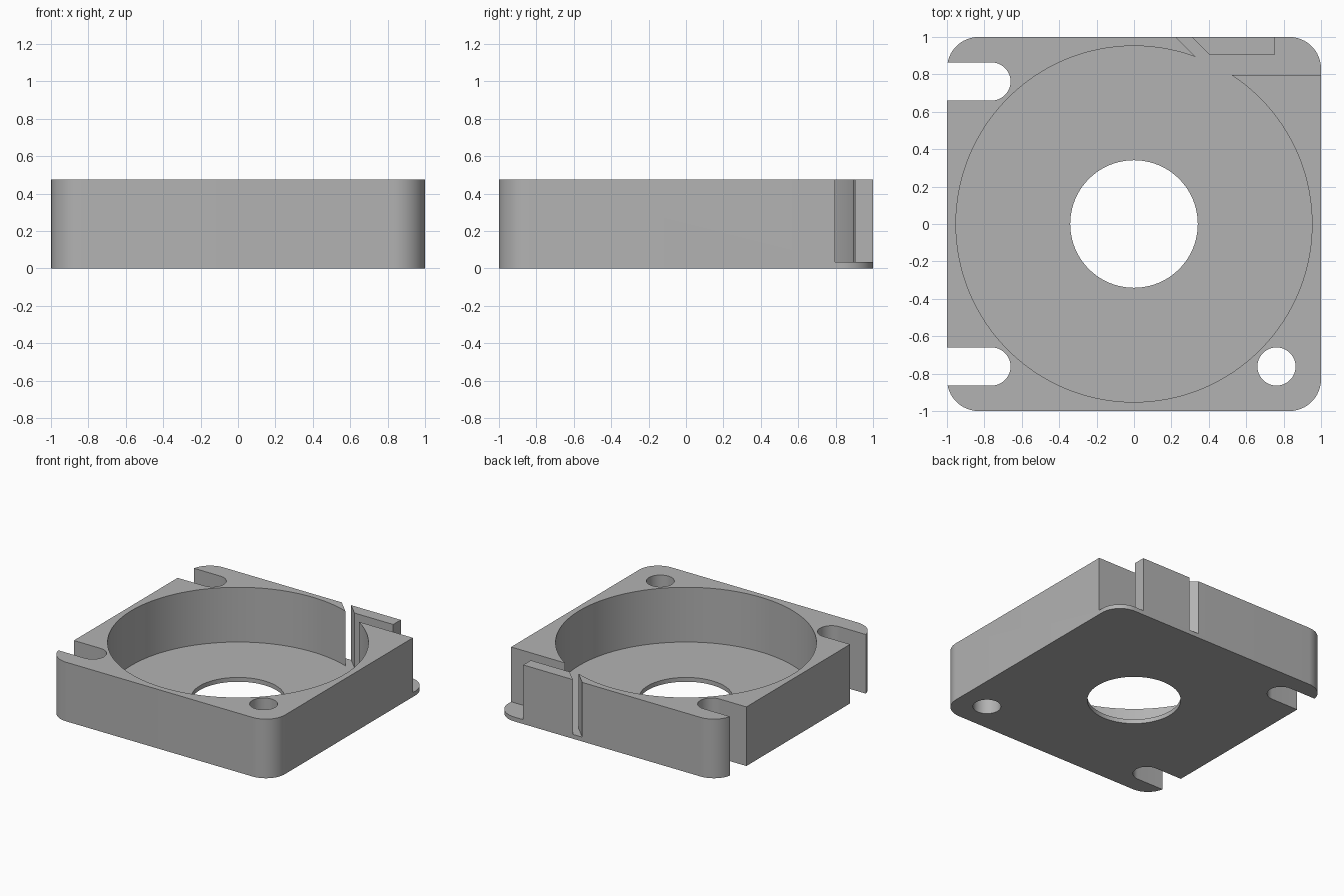
import bpy, bmesh
from math import sin, cos, radians, asin, acos, degrees

HEIGHT, FLOOR = 0.476, 0.035
POCKET_R, HOLE_R, BOLT_R, CORNER_R = 0.952, 0.341, 0.102, 0.17
BOLT = 0.762          # bolt hole offset from the centre
CHANNEL_Y = 0.797     # inner wall of the outlet channel
BLOCK_Y = 0.903       # inner face of the outlet block

old = bpy.data.objects.get("Cube")
if old:
    bpy.data.objects.remove(old, do_unlink=True)

grey = bpy.data.materials.new("plain grey")
grey.use_nodes = True
colour = (0.45, 0.45, 0.45, 1)
grey.diffuse_color = colour
grey.node_tree.nodes["Principled BSDF"].inputs["Base Color"].default_value = colour


def arc(cx, cy, r, start, end, steps):
    """Points on an arc, angles in degrees."""
    angles = [radians(start + (end - start) * i / steps) for i in range(steps + 1)]
    return [(cx + r * cos(a), cy + r * sin(a)) for a in angles]


def prism(name, profile, z0, z1):
    """Extrude a counter-clockwise outline between two heights."""
    bm = bmesh.new()
    face = bm.faces.new([bm.verts.new((x, y, z0)) for x, y in profile])
    top = bmesh.ops.extrude_face_region(bm, geom=[face])["geom"]
    verts = [v for v in top if isinstance(v, bmesh.types.BMVert)]
    bmesh.ops.translate(bm, verts=verts, vec=(0, 0, z1 - z0))
    bmesh.ops.recalc_face_normals(bm, faces=bm.faces)
    mesh = bpy.data.meshes.new(name)
    bm.to_mesh(mesh)
    bm.free()
    mesh.materials.append(grey)
    obj = bpy.data.objects.new(name, mesh)
    bpy.context.collection.objects.link(obj)
    return obj


# Rounded square body
c = 1 - CORNER_R
outline = []
for i, (sx, sy) in enumerate([(1, 1), (-1, 1), (-1, -1), (1, -1)]):
    outline += arc(sx * c, sy * c, CORNER_R, 90 * i, 90 * i + 90, 16)
housing = prism("fan_housing", outline, 0, HEIGHT)

# Round pocket running into the outlet channel, leaving the outlet block standing
rim_x = 0.332
start = degrees(acos(rim_x / POCKET_R))
end = 360 + degrees(asin(CHANNEL_Y / POCKET_R))
out = 1.1
block_x = 0.405
pocket = arc(0, 0, POCKET_R, start, end, 120)
rim_y = pocket[0][1]
pocket += [(out, CHANNEL_Y), (out, out), (0.75, out), (0.75, BLOCK_Y),
           (block_x, BLOCK_Y), (block_x - (out - BLOCK_Y), out),
           (rim_x - (out - rim_y), out)]
cutters = [prism("pocket_cutter", pocket, FLOOR, 1)]

# Central inlet, one bolt hole and two open bolt slots
cutters.append(prism("inlet_cutter", arc(0, 0, HOLE_R, 0, 360, 80)[:-1], -1, 1))
cutters.append(prism("bolt_hole_cutter", arc(BOLT, -BOLT, BOLT_R, 0, 360, 40)[:-1], -1, 1))
for side, y in (("back", BOLT), ("front", -BOLT)):
    slot = arc(-BOLT, y, BOLT_R, -90, 90, 20) + [(-out, y + BOLT_R), (-out, y - BOLT_R)]
    cutters.append(prism(side + "_slot_cutter", slot, -1, 1))

for cutter in cutters:
    mod = housing.modifiers.new(cutter.name, "BOOLEAN")
    mod.operation, mod.solver, mod.object = "DIFFERENCE", "EXACT", cutter

# Bake the cuts and discard the cutters
bpy.context.view_layer.update()
graph = bpy.context.evaluated_depsgraph_get()
housing.data = bpy.data.meshes.new_from_object(housing.evaluated_get(graph))
housing.data.name = "fan_housing"
housing.modifiers.clear()
for cutter in cutters:
    bpy.data.objects.remove(cutter, do_unlink=True)

# Smooth the round walls, keep the edges sharp
bpy.ops.object.select_all(action="DESELECT")
housing.select_set(True)
bpy.context.view_layer.objects.active = housing
bpy.ops.object.shade_smooth_by_angle(angle=radians(30))
